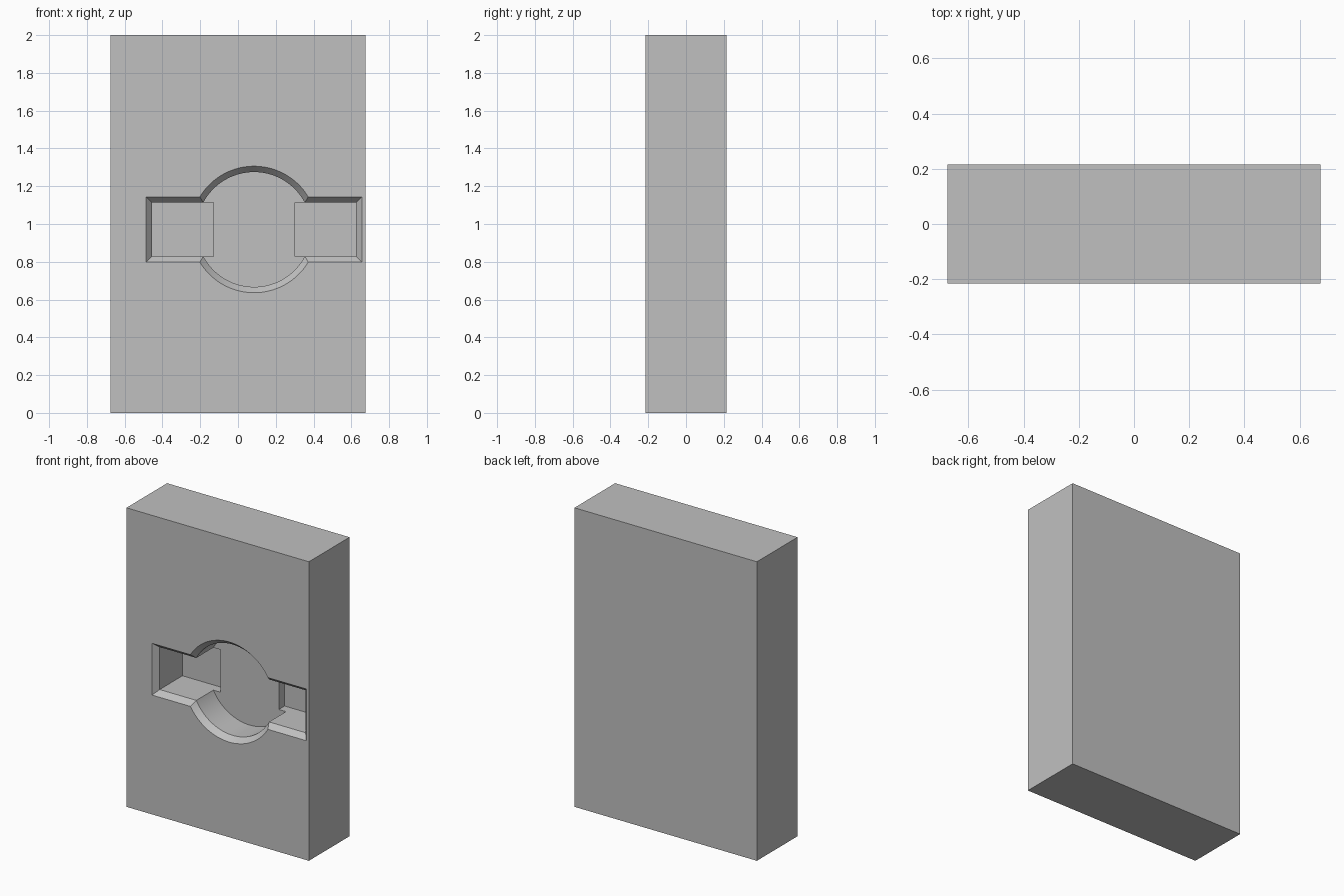
import bpy, bmesh, math

if "Cube" in bpy.data.objects:
    bpy.data.objects.remove(bpy.data.objects["Cube"])

W, D, H = 1.35, 0.43, 2.0          # block size
CX, CZ = 0.085, 0.971              # centre of the recess
FRONT = -D / 2
CHAMFER, CH_DEPTH = 0.031, 0.037   # bevel width and depth around the recess
EXTRA = 0.03                       # how far cutters stick out in front

grey = bpy.data.materials.new("plain grey")
grey.diffuse_color = (0.53, 0.53, 0.53, 1)
grey.use_nodes = True
grey.node_tree.nodes["Principled BSDF"].inputs["Base Color"].default_value = grey.diffuse_color


def make_object(name, bm):
    bmesh.ops.recalc_face_normals(bm, faces=bm.faces)
    mesh = bpy.data.meshes.new(name)
    bm.to_mesh(mesh)
    bm.free()
    mesh.materials.append(grey)
    obj = bpy.data.objects.new(name, mesh)
    bpy.context.collection.objects.link(obj)
    return obj


def cutter(name, outline, floor_y):
    """Loft outline(grow) from in front of the block to the floor, flared at the mouth."""
    bm = bmesh.new()
    flare = CHAMFER * (1 + EXTRA / CH_DEPTH)
    rings = []
    for y, grow in ((FRONT - EXTRA, flare), (FRONT + CH_DEPTH, 0), (floor_y, 0)):
        rings.append([bm.verts.new((x, y, z)) for x, z in outline(grow)])
    for a, b in zip(rings, rings[1:]):
        for i in range(len(a)):
            j = (i + 1) % len(a)
            bm.faces.new((a[i], a[j], b[j], b[i]))
    bm.faces.new(rings[0])
    bm.faces.new(rings[-1])
    obj = make_object(name, bm)
    obj.hide_render = True
    return obj


def circle(grow, n=96):
    r = 0.304 + grow
    return [(CX + r * math.cos(2 * math.pi * (i + 0.5) / n),
             CZ + r * math.sin(2 * math.pi * (i + 0.5) / n)) for i in range(n)]


def slot(side):
    def outline(grow):
        x0, x1 = 0.216 - grow, 0.54 + grow
        h = 0.142 + grow
        return [(CX + side * x, CZ + z) for x, z in ((x0, -h), (x1, -h), (x1, h), (x0, h))]
    return outline


# Main block
bm = bmesh.new()
bmesh.ops.create_cube(bm, size=1)
for v in bm.verts:
    v.co = (v.co.x * W, v.co.y * D, (v.co.z + 0.5) * H)
block = make_object("block", bm)

# Round recess, and two deeper side pockets
cutters = [cutter("round_recess", circle, 0.002),
           cutter("left_pocket", slot(-1), 0.063),
           cutter("right_pocket", slot(1), 0.063)]

bpy.context.view_layer.objects.active = block
block.select_set(True)
for c in cutters:
    mod = block.modifiers.new(c.name, 'BOOLEAN')
    mod.operation = 'DIFFERENCE'
    mod.solver = 'EXACT'
    mod.object = c
    bpy.ops.object.modifier_apply(modifier=mod.name)
    bpy.data.objects.remove(c)

bpy.ops.object.shade_smooth_by_angle(angle=math.radians(20))
